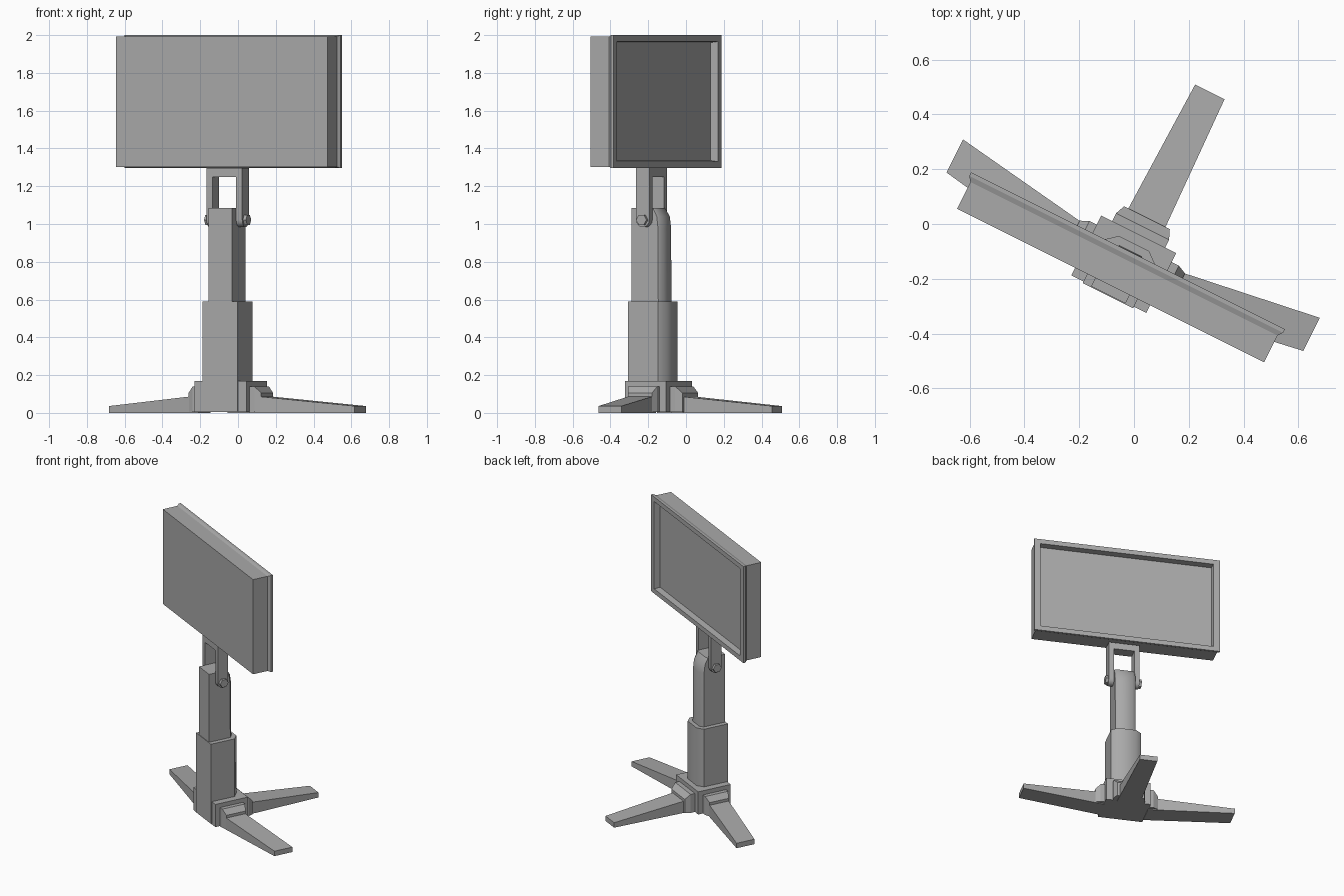
import bpy, bmesh, math
from mathutils import Matrix

cube = bpy.data.objects.get("Cube")
if cube:
    bpy.data.objects.remove(cube, do_unlink=True)

# The whole stand is turned about the vertical axis
TURN = Matrix.Rotation(-math.atan(0.5), 4, "Z") @ Matrix.Translation((0.032, 0, 0))

grey = bpy.data.materials.new("plain_grey")
grey.use_nodes = True
COLOUR = (0.4, 0.4, 0.4, 1)
grey.diffuse_color = COLOUR
grey.node_tree.nodes["Principled BSDF"].inputs["Base Color"].default_value = COLOUR


def loft(name, rings, smooth=0):
    """Skin a list of equal-length rings and cap both ends."""
    bm = bmesh.new()
    rows = [[bm.verts.new(p) for p in ring] for ring in rings]
    n = len(rows[0])
    for a, b in zip(rows, rows[1:]):
        for i in range(n):
            j = (i + 1) % n
            bm.faces.new((a[i], a[j], b[j], b[i]))
    bm.faces.new(rows[0][::-1])
    bm.faces.new(rows[-1])
    bmesh.ops.recalc_face_normals(bm, faces=bm.faces)
    mesh = bpy.data.meshes.new(name)
    bm.to_mesh(mesh)
    bm.free()
    obj = bpy.data.objects.new(name, mesh)
    bpy.context.collection.objects.link(obj)
    mesh.materials.append(grey)
    obj.matrix_world = TURN
    if smooth:
        bpy.ops.object.select_all(action="DESELECT")
        obj.select_set(True)
        bpy.context.view_layer.objects.active = obj
        bpy.ops.object.shade_smooth_by_angle(angle=math.radians(smooth))
    return obj


def rect_xy(x0, x1, y0, y1, z):
    return [(x0, y0, z), (x1, y0, z), (x1, y1, z), (x0, y1, z)]


def box(name, x0, x1, y0, y1, z0, z1):
    return loft(name, [rect_xy(x0, x1, y0, y1, z) for z in (z0, z1)])


# Display: plain body, flared rim and a recessed panel
def display_ring(half_w, half_h, y):
    cx, cz = -0.008, 1.648
    return [(cx + sx * half_w, y, cz + sz * half_h)
            for sx, sz in ((-1, -1), (1, -1), (1, 1), (-1, 1))]


loft("display", [
    display_ring(0.626, 0.345, -0.239),
    display_ring(0.626, 0.345, -0.130),
    display_ring(0.640, 0.352, -0.112),
    display_ring(0.640, 0.352, -0.097),
    display_ring(0.596, 0.318, -0.097),
    display_ring(0.590, 0.312, -0.138),
])


# Column: square at the front, chamfered at the back
def column_ring(half, front, side, back, back_half, z):
    return [(-half, front, z), (half, front, z), (half, side, z),
            (back_half, back, z), (-back_half, back, z), (-half, side, z)]


loft("lower_column", [column_ring(0.103, -0.277, -0.098, -0.064, 0.062, z)
                      for z in (0.01, 0.59)], 45)
loft("upper_column", [
    column_ring(0.07, -0.273, -0.113, -0.092, 0.045, 0.55),
    column_ring(0.07, -0.273, -0.115, -0.095, 0.045, 0.98),
    column_ring(0.07, -0.273, -0.122, -0.104, 0.048, 1.04),
    column_ring(0.07, -0.273, -0.145, -0.136, 0.055, 1.085),
], 45)

# Yoke: a crossbar, two round-ended arms and hexagonal bolts
YOKE_Y, ARM_R, PIVOT_Z = -0.187, 0.039, 1.022
box("yoke_crossbar", -0.106, 0.106, YOKE_Y - ARM_R, YOKE_Y + ARM_R, 1.25, 1.297)


def arm_ring(x):
    arc = [math.pi * (1 + i / 8) for i in range(9)]
    pts = [(x, YOKE_Y + ARM_R * math.cos(a), PIVOT_Z + ARM_R * math.sin(a)) for a in arc]
    return pts + [(x, YOKE_Y + ARM_R, 1.25), (x, YOKE_Y - ARM_R, 1.25)]


def bolt_ring(x):
    return [(x, YOKE_Y + 0.031 * math.cos(i * math.pi / 3),
             PIVOT_Z + 0.031 * math.sin(i * math.pi / 3)) for i in range(6)]


for side, label in ((1, "left"), (-1, "right")):
    loft(label + "_yoke_arm", [arm_ring(side * x) for x in (0.07, 0.106)], 40)
    loft(label + "_bolt", [bolt_ring(side * x) for x in (0.10, 0.124)])

# Base block
box("base_block", -0.153, 0.153, -0.270, -0.026, 0.005, 0.17)


# Sockets and legs: section rings run outward along a local axis
def section(place, along, c0, c1, top, bottom=0.0):
    return [place(along, c0, bottom), place(along, c1, bottom),
            place(along, c1, top), place(along, c0, top)]


def add_leg(label, place, socket, leg):
    (s0, s1, c0, c1), (l0, l1, a0, a1, b0, b1) = socket, leg
    mid = (s0 + s1) / 2 + 0.005
    loft(label + "_socket", [section(place, s0, c0, c1, 0.14, 0.005),
                             section(place, mid, c0, c1, 0.14, 0.005),
                             section(place, s1, c0 + 0.015, c1 - 0.015, 0.105, 0.005)])
    loft(label + "_leg", [section(place, l0, a0, a1, 0.092),
                          section(place, l1, b0, b1, 0.036)])


for side, label in ((1, "left"), (-1, "right")):
    add_leg(label, lambda a, c, z, s=side: (s * a, c, z),
            (0.14, 0.215, -0.235, -0.063),
            (0.15, 0.728, -0.232, -0.088, -0.138, -0.003))
add_leg("back", lambda a, c, z: (c, a, z),
        (-0.04, 0.042, -0.108, 0.108),
        (-0.03, 0.555, -0.078, 0.078, -0.06, 0.06))
